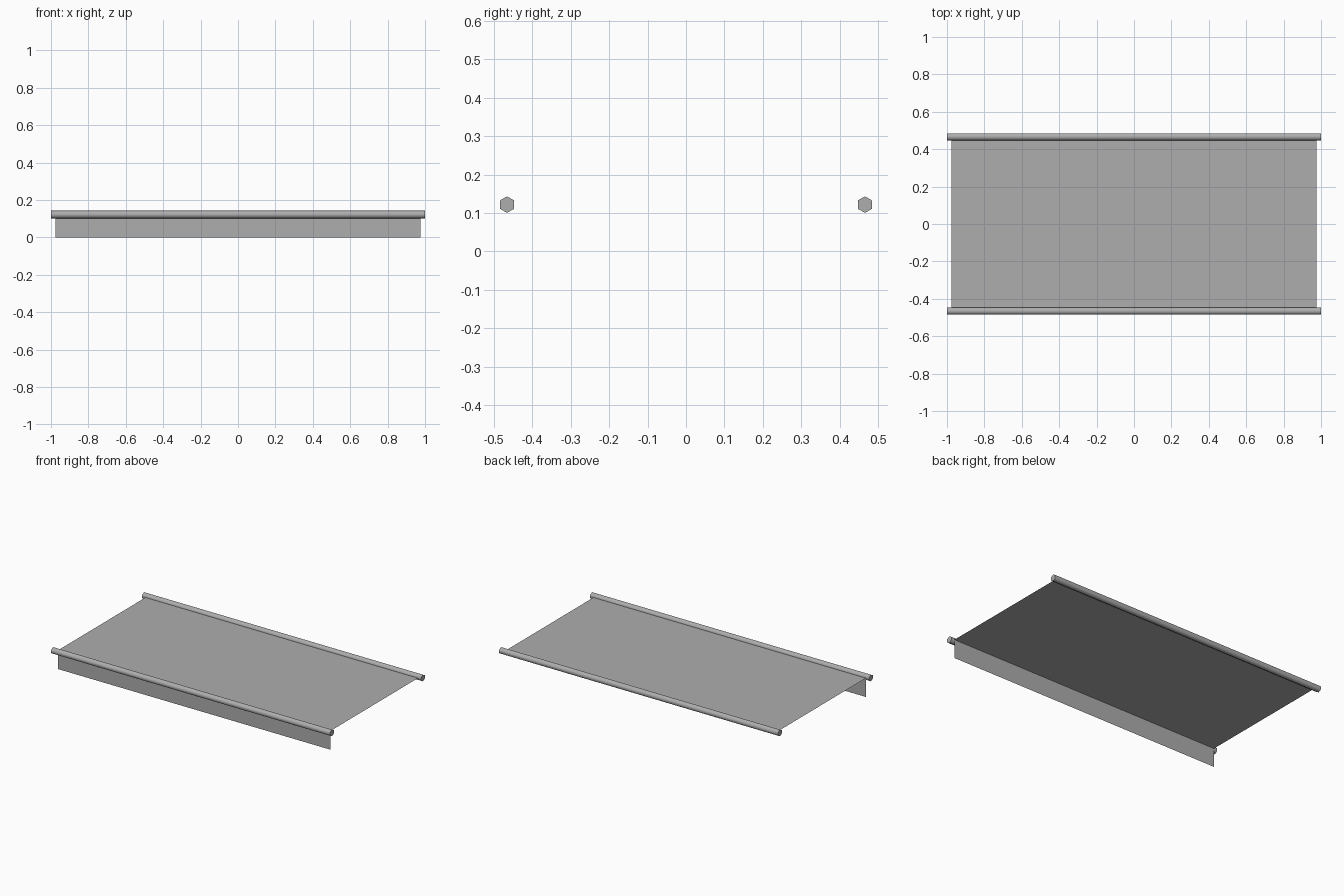
import bpy, math

if "Cube" in bpy.data.objects:
    bpy.data.objects.remove(bpy.data.objects["Cube"])

grey = bpy.data.materials.new("mid grey")
grey.diffuse_color = (0.42, 0.42, 0.42, 1)
grey.use_nodes = True
grey.node_tree.nodes["Principled BSDF"].inputs["Base Color"].default_value = grey.diffuse_color

BAR_Y, BAR_Z, BAR_R = 0.466, 0.122, 0.0215
INNER_Y = BAR_Y - BAR_R * math.cos(math.pi / 6)   # inner flat side of the bars
HALF_X = 0.977


def bar(name, y):
    # six-sided rail along x with a point facing up
    bpy.ops.mesh.primitive_cylinder_add(vertices=6, radius=BAR_R, depth=2,
                                        location=(0, y, BAR_Z),
                                        rotation=(0, math.pi / 2, 0))
    ob = bpy.context.object
    ob.name = name
    ob.data.materials.append(grey)
    # turn the profile so that a corner is at the top
    for v in ob.data.vertices:
        a = math.atan2(v.co.y, v.co.x)
        k = round(a / (math.pi / 3) - 0.01) * math.pi / 3
        v.co.x, v.co.y = BAR_R * math.cos(k), BAR_R * math.sin(k)
    bpy.ops.object.shade_smooth_by_angle(angle=math.radians(65))


def sheet(name, corners):
    # single thin cloth panel
    me = bpy.data.meshes.new(name)
    me.from_pydata(corners, [], [(0, 1, 2, 3)])
    me.materials.append(grey)
    bpy.context.collection.objects.link(bpy.data.objects.new(name, me))


# Rails
bar("front_rail", -BAR_Y)
bar("back_rail", BAR_Y)

# Cloth roof between the rails
sheet("canopy", [(-HALF_X, -INNER_Y, BAR_Z), (HALF_X, -INNER_Y, BAR_Z),
                 (HALF_X, INNER_Y, BAR_Z), (-HALF_X, INNER_Y, BAR_Z)])

# Hanging flap at the front
sheet("front_flap", [(-HALF_X, -INNER_Y, 0), (HALF_X, -INNER_Y, 0),
                     (HALF_X, -INNER_Y, BAR_Z), (-HALF_X, -INNER_Y, BAR_Z)])
